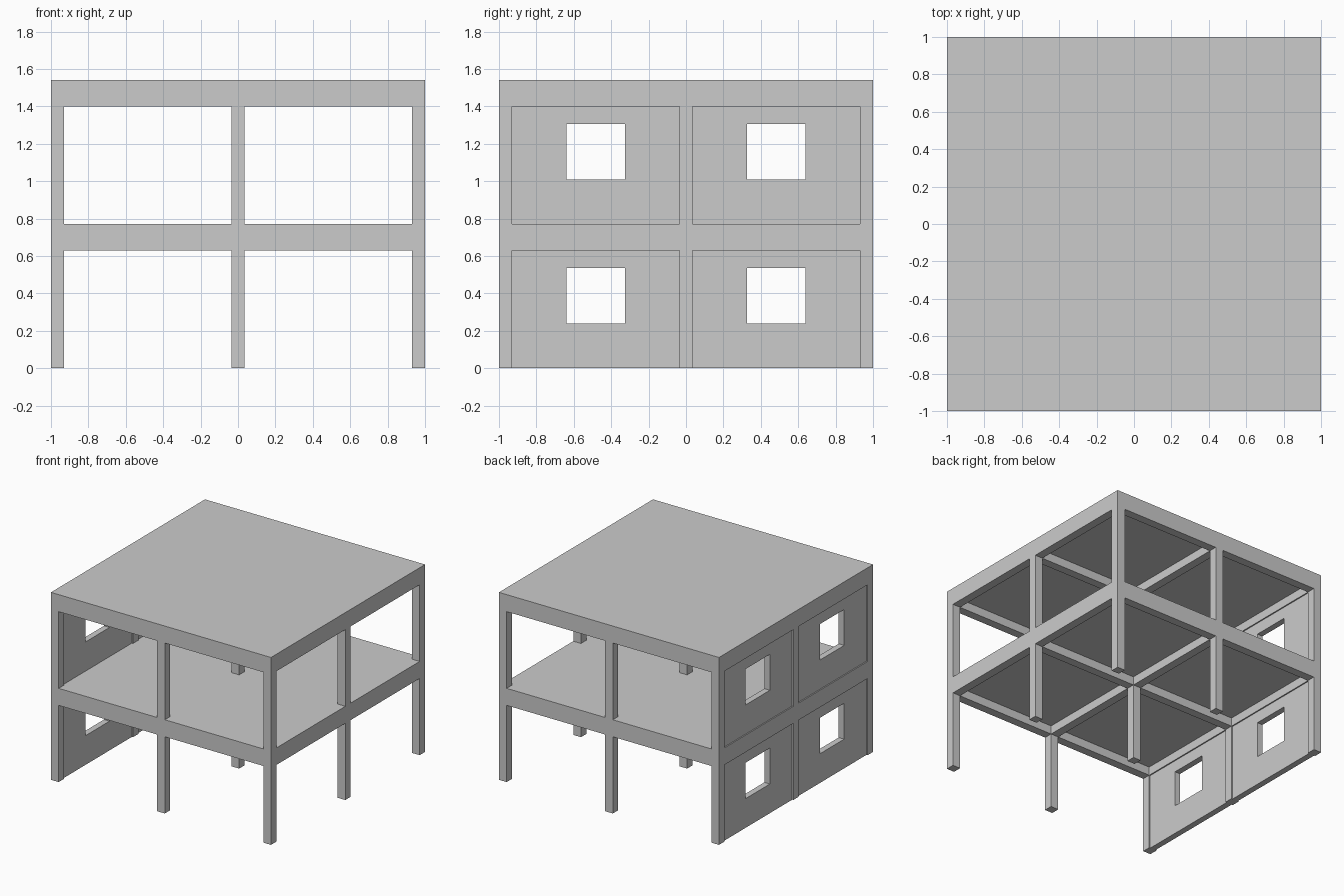
import bpy

if "Cube" in bpy.data.objects:
    bpy.data.objects.remove(bpy.data.objects["Cube"])

W = 0.07                 # column and beam width
C = 1 - W / 2            # centre line of the outer columns
GRID = (-C, 0, C)
LEVELS = ((0.63, 0.77), (1.40, 1.54))   # beam bottom and top per storey
SLAB = 0.07


def box(name, lo, hi):
    bpy.ops.mesh.primitive_cube_add(size=1, location=[(a + b) / 2 for a, b in zip(lo, hi)])
    ob = bpy.context.object
    ob.name = name
    ob.scale = [b - a for a, b in zip(lo, hi)]
    bpy.ops.object.transform_apply(location=False, rotation=False, scale=True)
    return ob


def join(base, others):
    # Merge overlapping boxes into one clean solid
    for o in others:
        m = base.modifiers.new("union", 'BOOLEAN')
        m.operation, m.solver, m.object = 'UNION', 'EXACT', o
    bpy.context.view_layer.objects.active = base
    for m in list(base.modifiers):
        bpy.ops.object.modifier_apply(modifier=m.name)
    for o in others:
        bpy.data.objects.remove(o, do_unlink=True)


# Frame: nine columns, a beam grid and a slab at each level
h = W / 2
parts = []
for x in GRID:
    for y in GRID:
        parts.append(box("column", (x - h, y - h, 0), (x + h, y + h, 1.5)))
frame = None
for z0, z1 in LEVELS:
    slab = box("slab", (-1, -1, z1 - SLAB), (1, 1, z1))
    if frame is None:
        frame = slab
    else:
        parts.append(slab)
    for c in GRID:
        parts.append(box("beam_y", (c - h, -1, z0), (c + h, 1, z1)))
        parts.append(box("beam_x", (-1, c - h, z0), (1, c + h, z1)))
join(frame, parts)
frame.name = "concrete_frame"

# Left side: infill wall panels with a window opening
for z0, z1, w0, w1 in ((0, 0.63, 0.24, 0.535), (0.77, 1.40, 1.01, 1.305)):
    for s in (-1, 1):
        yc = s * 0.4825
        wall = box("wall_panel", (-0.99, yc - 0.4475, z0), (-0.94, yc + 0.4475, z1))
        cut = box("window_cutter", (-1.1, yc - 0.157, w0), (-0.8, yc + 0.157, w1))
        cut.hide_render = True
        m = wall.modifiers.new("window", 'BOOLEAN')
        m.operation, m.solver, m.object = 'DIFFERENCE', 'EXACT', cut
        bpy.context.view_layer.objects.active = wall
        bpy.ops.object.modifier_apply(modifier=m.name)
        bpy.data.objects.remove(cut, do_unlink=True)
